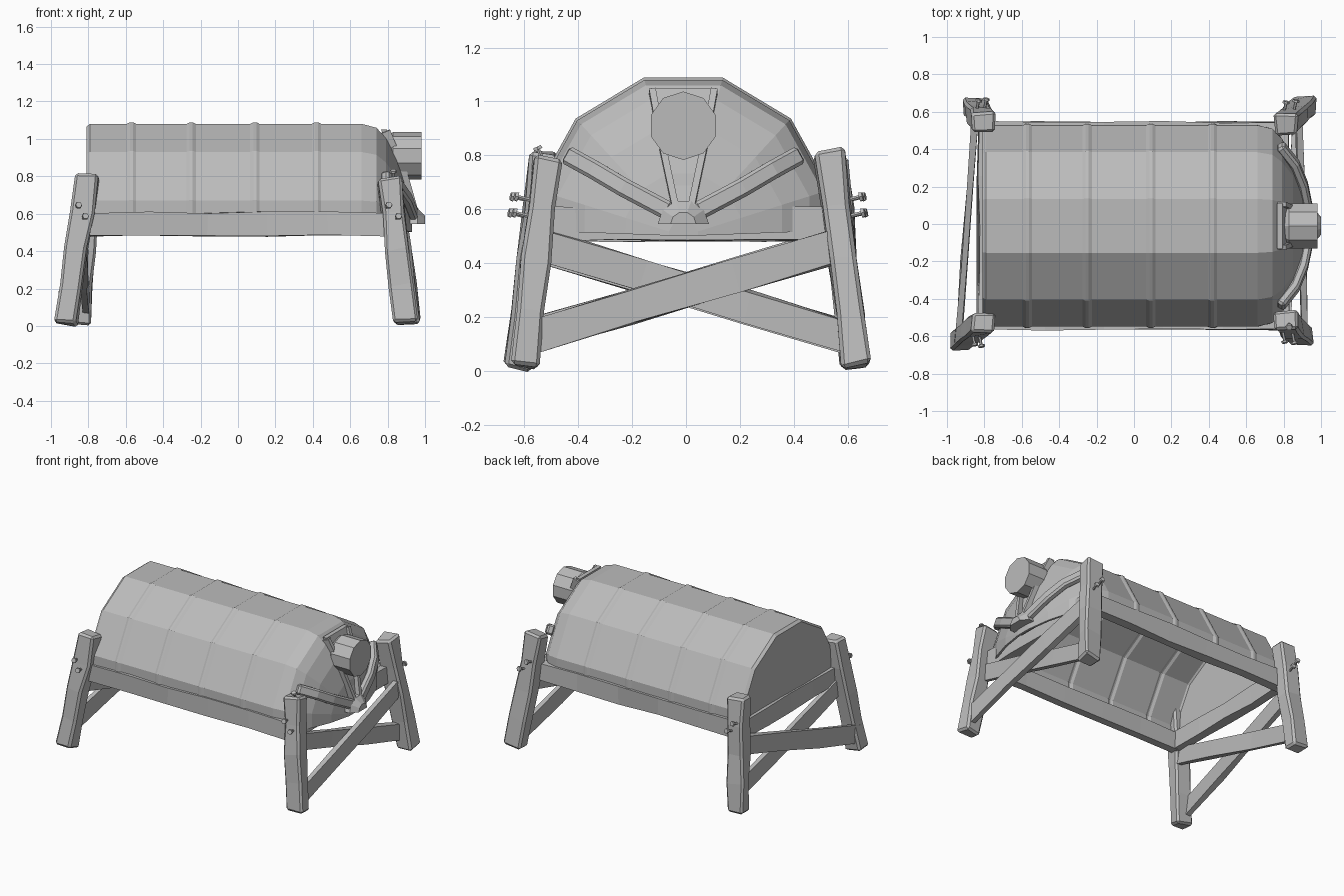
import bpy, bmesh, math, random
from mathutils import Vector

random.seed(4)
if "Cube" in bpy.data.objects:
    bpy.data.objects.remove(bpy.data.objects["Cube"], do_unlink=True)

grey = bpy.data.materials.new("plain_grey")
grey.use_nodes = True
grey.diffuse_color = (0.5, 0.5, 0.5, 1)
grey.node_tree.nodes["Principled BSDF"].inputs["Base Color"].default_value = grey.diffuse_color


def loft(name, rings, bevel=0.0):
    """Skin a list of equal closed rings and cap both ends."""
    bm = bmesh.new()
    loops = [[bm.verts.new(p) for p in ring] for ring in rings]
    for a, b in zip(loops, loops[1:]):
        for i in range(len(a)):
            j = (i + 1) % len(a)
            bm.faces.new((a[i], a[j], b[j], b[i]))
    bm.faces.new(loops[0])
    bm.faces.new(loops[-1])
    bmesh.ops.recalc_face_normals(bm, faces=bm.faces)
    return finish(name, bm, bevel)


def finish(name, bm, bevel=0.0):
    mesh = bpy.data.meshes.new(name)
    bm.to_mesh(mesh)
    bm.free()
    mesh.materials.append(grey)
    obj = bpy.data.objects.new(name, mesh)
    bpy.context.collection.objects.link(obj)
    if bevel:
        mod = obj.modifiers.new("chamfer", "BEVEL")
        mod.width = bevel
        mod.segments = 1
    return obj


def beam(name, pts, width, thick, side, rough=0.0, bevel=0.0):
    """Sweep a rectangle along points; width runs along the side vector."""
    pts = [Vector(p) for p in pts]
    rings = []
    for i, p in enumerate(pts):
        d = (pts[min(i + 1, len(pts) - 1)] - pts[max(i - 1, 0)]).normalized()
        s = Vector(side)
        s = (s - d * s.dot(d)).normalized() * width / 2
        n = d.cross(s).normalized() * thick / 2
        ring = []
        for a, b in ((1, 1), (-1, 1), (-1, -1), (1, -1)):
            wob = Vector([random.uniform(-rough, rough) for _ in range(3)])
            ring.append(p + s * a + n * b + wob)
        rings.append(ring)
    return loft(name, rings, bevel)


def span(a, b, n):
    return [Vector(a).lerp(Vector(b), i / n) for i in range(n + 1)]


def cylinder(name, a, b, r1, r2, sides, turn=0.0):
    a, b = Vector(a), Vector(b)
    q = (b - a).to_track_quat("Z", "Y")
    rings = []
    for p, r in ((a, r1), (b, r2)):
        angs = [turn + math.tau * i / sides for i in range(sides)]
        rings.append([p + q @ Vector((r * math.cos(t), r * math.sin(t), 0)) for t in angs])
    return loft(name, rings)


# Half-barrel shell: ring stations as (x, scale), with raised seams and a domed end
CY, CZ, R = -0.01, 0.52, 0.58
stations = [(-0.81, 0.975), (-0.79, 1)]
for x in (-0.57, -0.25, 0.09, 0.42):
    stations += [(x - 0.025, 1), (x - 0.008, 1.015), (x + 0.008, 1.015), (x + 0.025, 1)]
stations += [(0.66, 1), (0.74, 0.965), (0.79, 0.87), (0.85, 0.68), (0.9, 0.4), (0.93, 0.1)]
angles = [math.radians(a) for a in (0, 15, 45, 75, 105, 135, 165, 180)]

bm = bmesh.new()
rows = []
for x, k in stations:
    row = []
    for t in angles:
        y = R * k * 0.96 * math.cos(t) if 0 < t < 3.1 else R * k * 0.93 * math.cos(t)
        row.append(bm.verts.new((x, CY + y, CZ - 0.02 + (R * math.sin(t) + 0.02) * k)))
    rows.append(row)
for a, b in zip(rows, rows[1:]):
    for i in range(len(angles) - 1):
        bm.faces.new((a[i], b[i], b[i + 1], a[i + 1]))
bm.faces.new(rows[0])
bm.faces.new(rows[-1][::-1])
bmesh.ops.recalc_face_normals(bm, faces=bm.faces)
if max(bm.faces, key=lambda f: f.calc_center_median().z).normal.z < 0:
    bmesh.ops.reverse_faces(bm, faces=bm.faces)
shell = finish("barrel_shell", bm)
wall = shell.modifiers.new("wall", "SOLIDIFY")
wall.thickness = 0.015
wall.offset = -1

# Pipe stub with its narrower neck
cylinder("pipe_stub", (0.83, CY, 0.91), (0.98, CY, 0.91), 0.127, 0.127, 10, math.radians(18))
cylinder("pipe_neck", (0.74, CY, 0.91), (0.83, CY, 0.91), 0.06, 0.127, 10, math.radians(18))

# Plate and flaring ribs behind the pipe
plate = []
for dx in (0, 0.03):
    plate.append([(0.905 + dx, CY - 0.03, 0.6), (0.905 + dx, CY + 0.03, 0.6),
                  (0.765 + dx, CY + 0.12, 1.05), (0.765 + dx, CY - 0.12, 1.05)])
loft("pipe_plate", plate)
for s in (-1, 1):
    beam("pipe_rib", [(0.94, CY + s * 0.03, 0.61), (0.88, CY + s * 0.075, 0.82),
                      (0.79, CY + s * 0.115, 1.04)], 0.025, 0.05, (0, 1, 0))
    # Side spokes curving over the dome
    beam("dome_spoke", [(0.94, CY + s * 0.05, 0.59), (0.905, CY + s * 0.22, 0.68),
                        (0.86, CY + s * 0.33, 0.745), (0.78, CY + s * 0.43, 0.8)],
         0.05, 0.07, (1, 0, 0), 0, 0.012)

# Half-round hub where the spokes meet
hub = []
for x, k in ((0.86, 1), (0.96, 1), (1.0, 0.5)):
    hub.append([(x, CY + 0.095 * k * math.cos(t), 0.545 + 0.09 * k * math.sin(t))
                for t in [math.pi * i / 5 for i in range(6)]])
loft("spoke_hub", hub)

# Rough-hewn rails forming the rectangular frame
for s, name in ((-1, "front_rail"), (1, "back_rail")):
    beam(name, span((-0.8, CY + s * 0.525, 0.545), (0.8, CY + s * 0.525, 0.545), 5),
         0.125, 0.06, (0, 0, 1), 0.006)
for x, name in ((-0.8, "left_end_rail"), (0.8, "right_end_rail")):
    beam(name, span((x, -0.52, 0.545), (x, 0.52, 0.545), 4),
         0.125, 0.06, (0, 0, 1), 0.006)

# Splayed legs: (foot, top)
legs = {
    "front_right_leg": ((-0.925, -0.625, 0.012), (-0.805, -0.525, 0.81)),
    "front_left_leg": ((0.895, -0.6, 0.02), (0.81, -0.515, 0.79)),
    "back_right_leg": ((-0.85, 0.625, 0.015), (-0.8, 0.545, 0.8)),
    "back_left_leg": ((0.915, 0.63, 0.012), (0.81, 0.53, 0.815)),
}
for name, (foot, top) in legs.items():
    beam(name, span(foot, top, 4), 0.125, 0.105, (1, 0, 0), 0.009, 0.014)


def leg_at(name, z):
    foot, top = map(Vector, legs[name])
    return foot.lerp(top, (z - foot.z) / (top.z - foot.z))


# Crossed braces at both ends
for side, s in (("right", -1), ("left", 1)):
    front, back = "front_%s_leg" % side, "back_%s_leg" % side
    out = Vector((s * 0.028, 0, 0))
    beam(side + "_brace_rising", span(leg_at(front, 0.12) + out, leg_at(back, 0.47) + out, 3),
         0.125, 0.035, (0, 0, 1), 0.006)
    beam(side + "_brace_falling", span(leg_at(front, 0.47) - out, leg_at(back, 0.12) - out, 3),
         0.12, 0.035, (0, 0, 1), 0.006)


# Bent nails hammered into the legs
def nail(p, d):
    p, d = Vector(p), Vector(d).normalized()
    cylinder("nail_shaft", p - d * 0.03, p + d * 0.05, 0.008, 0.008, 6)
    cylinder("nail_head", p + d * 0.045, p + d * 0.057, 0.02, 0.017, 6)


for name in legs:
    s = -1 if name.startswith("front") else 1
    for z, dx in ((0.635, -0.03), (0.575, 0.015)):
        nail(leg_at(name, z) + Vector((dx, s * 0.05, 0)), (0.2, s, 0.25))
nail((0.83, -0.53, 0.78), (0, -0.4, 0.9))
